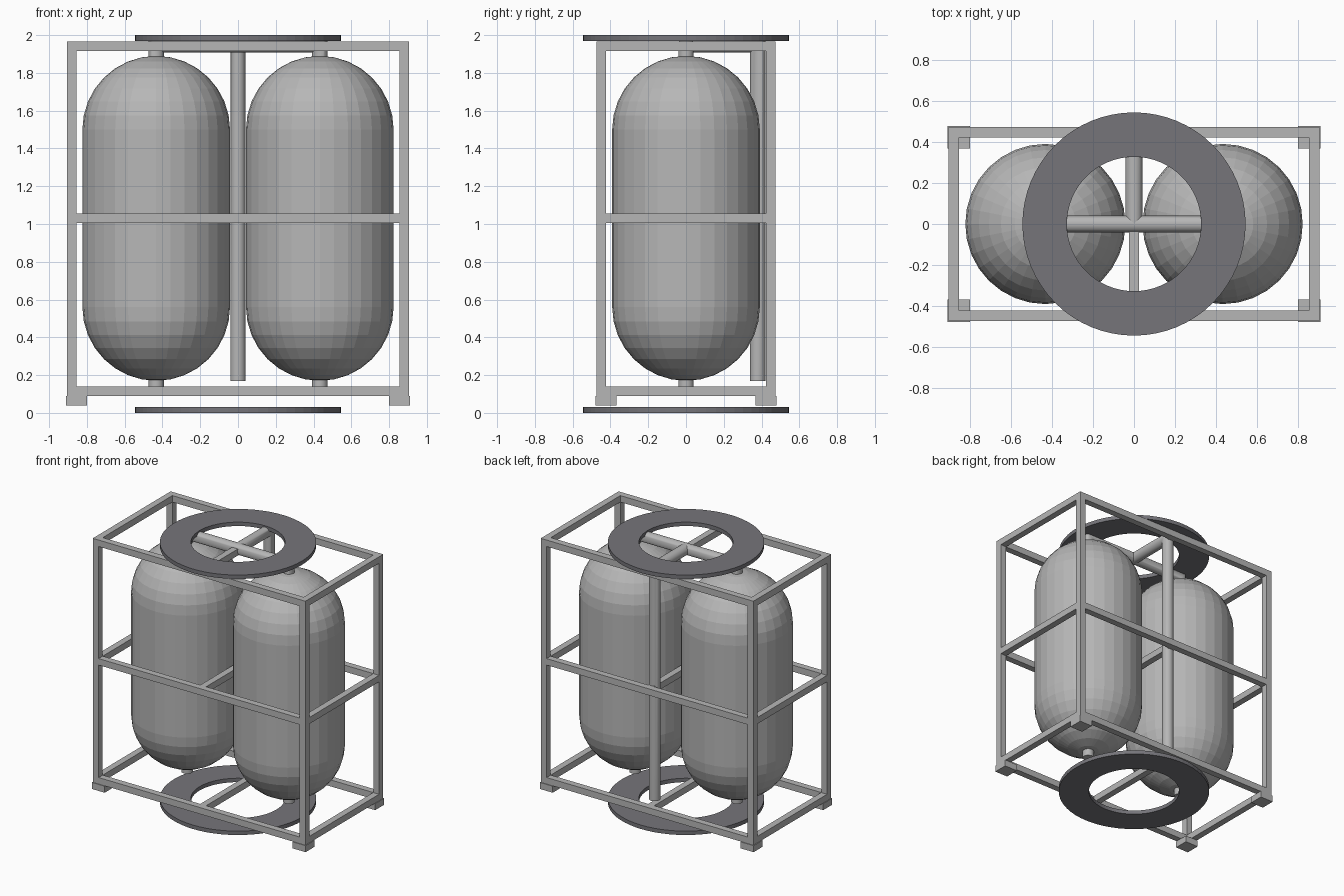
import bpy, bmesh, math
from mathutils import Vector, Matrix

cube = bpy.data.objects.get("Cube")
if cube:
    bpy.data.objects.remove(cube, do_unlink=True)


def material(name, color):
    m = bpy.data.materials.new(name)
    m.use_nodes = True
    m.diffuse_color = color
    m.node_tree.nodes["Principled BSDF"].inputs["Base Color"].default_value = color
    return m


steel = material("light steel", (0.47, 0.47, 0.47, 1))
dark = material("dark grey", (0.18, 0.178, 0.195, 1))


def finish(bm, name, mat, smooth=False):
    bmesh.ops.recalc_face_normals(bm, faces=bm.faces)
    mesh = bpy.data.meshes.new(name)
    bm.to_mesh(mesh)
    bm.free()
    mesh.materials.append(mat)
    ob = bpy.data.objects.new(name, mesh)
    bpy.context.collection.objects.link(ob)
    if smooth:
        bpy.ops.object.select_all(action='DESELECT')
        ob.select_set(True)
        bpy.context.view_layer.objects.active = ob
        bpy.ops.object.shade_smooth_by_angle(angle=math.radians(35))
    return ob


def add_box(bm, lo, hi):
    lo, hi = Vector(lo), Vector(hi)
    m = Matrix.Translation((lo + hi) / 2) @ Matrix.Diagonal((*(hi - lo), 1))
    bmesh.ops.create_cube(bm, size=1, matrix=m)


def lathe(name, profile, steps, mat, x=0, closed=False):
    """Spin a (radius, height) profile about a vertical axis at x."""
    bm = bmesh.new()
    vs = [bm.verts.new((r, 0, z)) for r, z in profile]
    for a, b in zip(vs, vs[1:] + (vs[:1] if closed else [])):
        bm.edges.new((a, b))
    bmesh.ops.spin(bm, geom=bm.verts[:] + bm.edges[:], axis=(0, 0, 1),
                   cent=(0, 0, 0), angle=math.tau, steps=steps)
    bmesh.ops.remove_doubles(bm, verts=bm.verts, dist=0.0005)
    bmesh.ops.translate(bm, verts=bm.verts, vec=(x, 0, 0))
    return finish(bm, name, mat)


def pipe(name, points, radius, mat, sides=24):
    """Round pipe along straight runs with mitred corners."""
    bm = bmesh.new()
    pts = [Vector(p) for p in points]
    dirs = [(b - a).normalized() for a, b in zip(pts, pts[1:])]
    u = dirs[0].orthogonal().normalized()
    w = dirs[0].cross(u)
    angles = [math.tau * i / sides for i in range(sides)]
    ring = [pts[0] + radius * (u * math.cos(t) + w * math.sin(t)) for t in angles]
    prev = [bm.verts.new(p) for p in ring]
    bm.faces.new(prev)
    for i, d in enumerate(dirs):
        n = d + dirs[i + 1] if i + 1 < len(dirs) else d
        ring = [p + d * ((pts[i + 1] - p).dot(n) / d.dot(n)) for p in ring]
        cur = [bm.verts.new(p) for p in ring]
        for k in range(sides):
            j = (k + 1) % sides
            bm.faces.new((prev[k], prev[j], cur[j], cur[k]))
        prev = cur
    bm.faces.new(prev)
    return finish(bm, name, mat, smooth=True)


# Frame of square bars
X, Y, T = 0.905, 0.473, 0.05
Z0, Z1 = 0.09, 1.967
levels = {"bottom": Z0, "middle": 1.005, "top": Z1 - T}

bm = bmesh.new()
for sx in (-1, 1):
    for sy in (-1, 1):
        cx, cy = sx * (X - T / 2), sy * (Y - T / 2)
        add_box(bm, (cx - T / 2, cy - T / 2, Z0), (cx + T / 2, cy + T / 2, Z1))
finish(bm, "frame_posts", steel)

for level, z in levels.items():
    bm = bmesh.new()
    for s in (-1, 1):
        cy, cx = s * (Y - T / 2), s * (X - T / 2)
        add_box(bm, (T - X, cy - T / 2, z), (X - T, cy + T / 2, z + T))
        add_box(bm, (cx - T / 2, T - Y, z), (cx + T / 2, Y - T, z + T))
    add_box(bm, (-T / 2, T - Y, z), (T / 2, Y - T, z + T))
    finish(bm, level + "_rails", steel)

# Square feet under the corners
F = 0.11
bm = bmesh.new()
for sx in (-1, 1):
    for sy in (-1, 1):
        cx, cy = sx * (0.91 - F / 2), sy * (0.478 - F / 2)
        add_box(bm, (cx - F / 2, cy - F / 2, 0.04), (cx + F / 2, cy + F / 2, Z0))
finish(bm, "feet", steel)

# Capsule tanks with bottom stubs
TX, R, P = 0.433, 0.391, 0.041
low, high, caps = 0.17, 1.89, 8
arc = [math.pi / 2 * i / caps for i in range(caps + 1)]
capsule = [(R * math.sin(a), low + R - R * math.cos(a)) for a in arc]
capsule += [(R * math.cos(a), high - R + R * math.sin(a)) for a in arc]
for side, x in (("left", TX), ("right", -TX)):
    lathe(side + "_tank", capsule, 32, steel, x)
    pipe(side + "_tank_stub", [(x, 0, 0.12), (x, 0, 0.22)], P, steel)

# Pipes joining the tanks and running down the back
PZ, PY = 1.949, 0.38
pipe("tank_link_pipe", [(-TX, 0, 1.85), (-TX, 0, PZ), (TX, 0, PZ), (TX, 0, 1.85)], P, steel)
pipe("back_pipe", [(0, 0, PZ), (0, PY, PZ), (0, PY, 0.17)], P, steel)

# Flat docking rings above and below
for name, z in (("bottom_ring", 0), ("top_ring", 1.97)):
    lathe(name, [(0.328, z), (0.545, z), (0.545, z + 0.03), (0.328, z + 0.03)],
          64, dark, closed=True)
